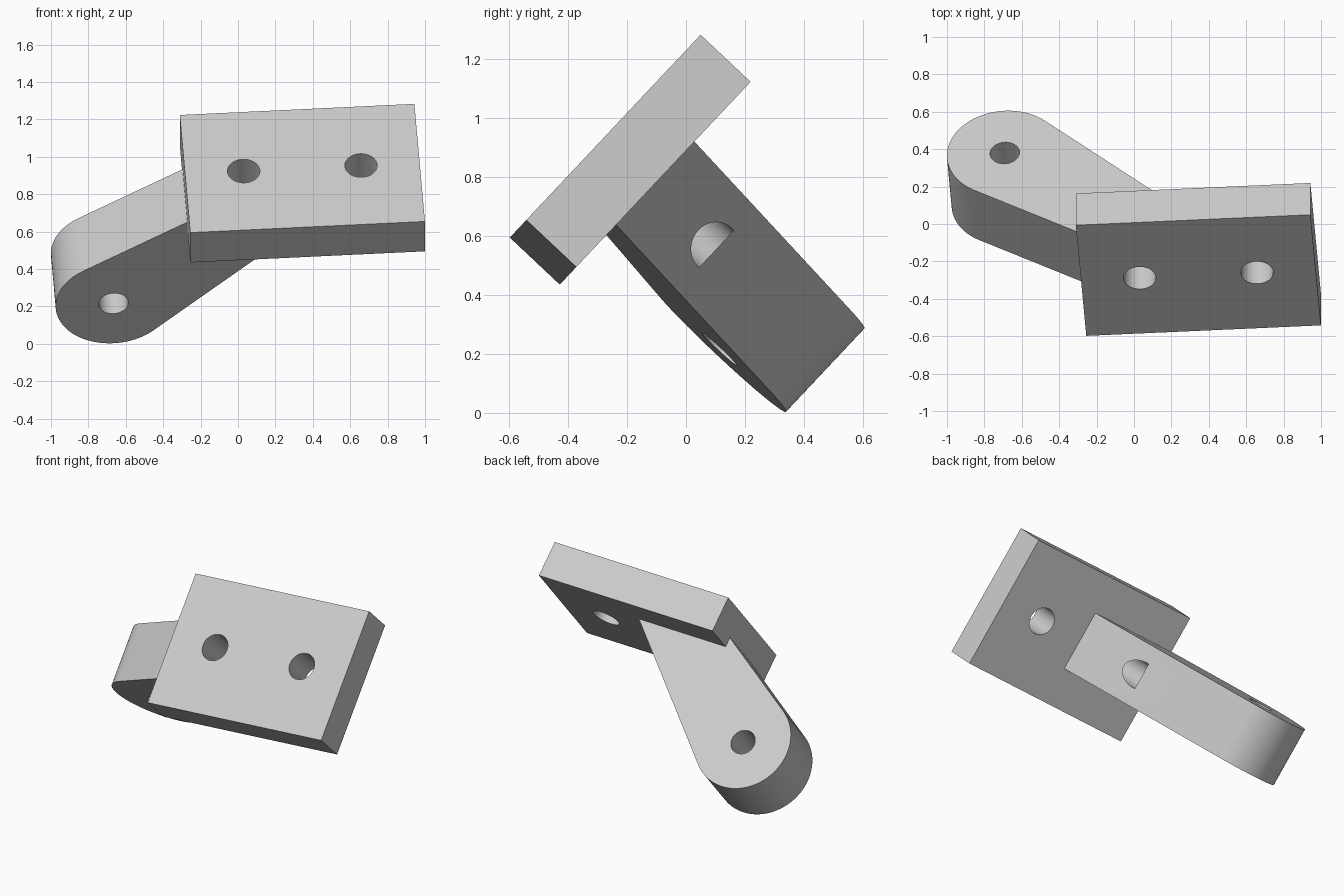
import bpy, bmesh
from math import cos, sin, radians
from mathutils import Matrix, Vector

cube = bpy.data.objects.get("Cube")
if cube:
    bpy.data.objects.remove(cube, do_unlink=True)

grey = bpy.data.materials.new("light_grey")
grey.use_nodes = True
grey.diffuse_color = (0.6, 0.6, 0.6, 1)
grey.node_tree.nodes["Principled BSDF"].inputs["Base Color"].default_value = (0.6, 0.6, 0.6, 1)

# Tilted frame: origin at the plate's lower front corner, n points out of its front face
n = Vector((0, -0.728, 0.685)).normalized()
v = n.cross(Vector((0.998, 0.044, 0.048))).normalized()
u = v.cross(n)
FRAME = Matrix.Translation((-0.255, -0.598, 0.595)) @ Matrix((u, v, n)).transposed().to_4x4()

LENGTH, HEIGHT, THICK = 1.257, 0.865, 0.233
MID = HEIGHT / 2


def extrude(name, points, offset):
    """Closed prism from a polygon, swept along offset, in the tilted frame."""
    bm = bmesh.new()
    face = bm.faces.new([bm.verts.new(p) for p in points])
    top = bmesh.ops.extrude_face_region(bm, geom=[face])["geom"]
    bmesh.ops.translate(bm, vec=offset,
                        verts=[g for g in top if isinstance(g, bmesh.types.BMVert)])
    bmesh.ops.recalc_face_normals(bm, faces=bm.faces)
    mesh = bpy.data.meshes.new(name)
    bm.to_mesh(mesh)
    bm.free()
    mesh.materials.append(grey)
    ob = bpy.data.objects.new(name, mesh)
    bpy.context.collection.objects.link(ob)
    ob.matrix_world = FRAME
    return ob


def circle(radius, start=0, end=360, count=64):
    step = (end - start) / count
    last = count if end - start == 360 else count + 1
    return [(radius * cos(radians(start + i * step)),
             radius * sin(radians(start + i * step))) for i in range(last)]


# Mounting plate
plate = extrude("mounting_plate",
                [(0, 0, 0), (LENGTH, 0, 0), (LENGTH, HEIGHT, 0), (0, HEIGHT, 0)],
                (0, 0, -THICK))

# Tapered arm with a rounded end, its root buried in the plate
ARM_W, PIVOT_X, PIVOT_D = 0.389, -0.396, 0.778
profile = [(PIVOT_X + x, PIVOT_D + y) for x, y in circle(0.31, 46.5, 238.4)]
profile += [(0.03, 0.152), (0.70, 0.165)]
arm = extrude("arm", [(x, MID - ARM_W / 2, -d) for x, d in profile], (0, ARM_W, 0))

# Hole cutters: a blind one reaching into the arm, a through one, and the pivot
R = 0.0865
cutters = []
for name, x, depth in (("inner_hole", LENGTH / 4, 0.537), ("outer_hole", LENGTH * 3 / 4, 0.4)):
    cutters.append(extrude(name, [(x + a, MID + b, 0.1) for a, b in circle(R)],
                           (0, 0, -depth - 0.1)))
cutters.append(extrude("pivot_hole",
                       [(PIVOT_X + a, 0, -PIVOT_D + b) for a, b in circle(0.079)],
                       (0, HEIGHT, 0)))

# Cut the arm to the plate, drill both parts, then shade
for ob, tools in ((arm, [plate, cutters[0], cutters[2]]), (plate, cutters[:2])):
    bpy.context.view_layer.update()
    bpy.ops.object.select_all(action="DESELECT")
    bpy.context.view_layer.objects.active = ob
    ob.select_set(True)
    for tool in tools:
        mod = ob.modifiers.new("cut", "BOOLEAN")
        mod.operation = "DIFFERENCE"
        mod.solver = "EXACT"
        mod.object = tool
        bpy.ops.object.modifier_apply(modifier=mod.name)
    bpy.ops.object.shade_smooth_by_angle(angle=radians(30))

for c in cutters:
    bpy.data.objects.remove(c, do_unlink=True)
